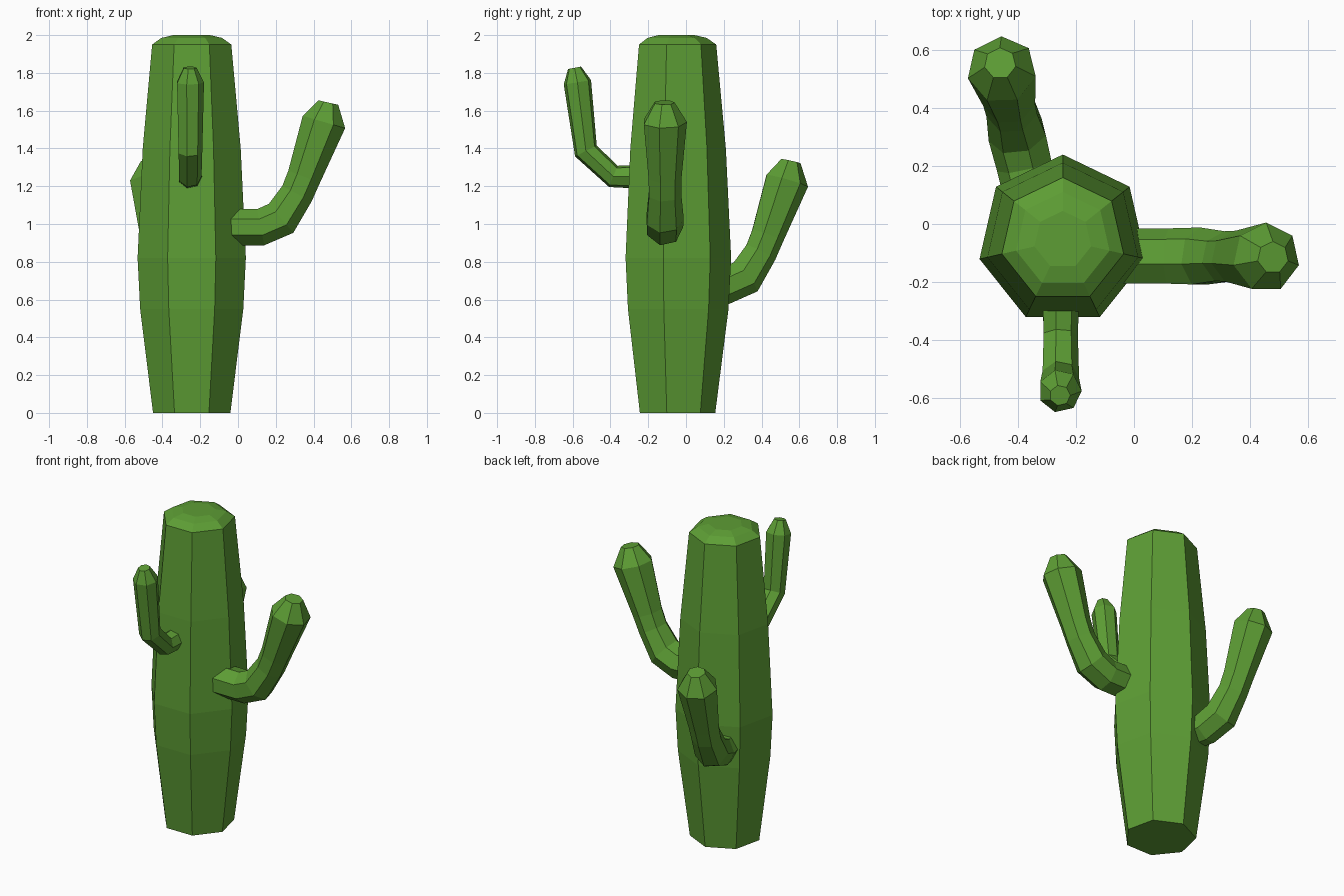
import bpy, bmesh
from math import sin, cos, pi, radians
from mathutils import Vector, Matrix

if "Cube" in bpy.data.objects:
    bpy.data.objects.remove(bpy.data.objects["Cube"])

SIDES = 7
green = bpy.data.materials.new("green")
green.diffuse_color = (0.11, 0.34, 0.035, 1)
green.use_nodes = True
green.node_tree.nodes["Principled BSDF"].inputs["Base Color"].default_value = green.diffuse_color


def tube(name, stations, matrix):
    """Seven-sided tube through (x, z, radius) stations in the local xz plane."""
    bm = bmesh.new()
    pts = [Vector((x, 0, z)) for x, z, r in stations]
    side = Vector((0, 1, 0))
    rings = []
    for i, (p, s) in enumerate(zip(pts, stations)):
        # average of the directions into and out of the station
        d = Vector()
        if i > 0:
            d += (p - pts[i - 1]).normalized()
        if i < len(pts) - 1:
            d += (pts[i + 1] - p).normalized()
        up = d.normalized().cross(side)
        rings.append([bm.verts.new(p + s[2] * (cos(a) * side + sin(a) * up))
                      for a in (2 * pi * k / SIDES for k in range(SIDES))])
    for a, b in zip(rings, rings[1:]):
        for k in range(SIDES):
            n = (k + 1) % SIDES
            bm.faces.new((a[k], a[n], b[n], b[k]))
    bm.faces.new(rings[0])
    bm.faces.new(rings[-1])
    bmesh.ops.recalc_face_normals(bm, faces=bm.faces)
    bm.transform(matrix)
    mesh = bpy.data.meshes.new(name)
    bm.to_mesh(mesh)
    bm.free()
    mesh.materials.append(green)
    ob = bpy.data.objects.new(name, mesh)
    bpy.context.collection.objects.link(ob)


def place(x, y, z, degrees):
    return Matrix.Translation((x, y, z)) @ Matrix.Rotation(radians(degrees), 4, 'Z')


# trunk: barrel shape with a low domed top
trunk = [(0, 0, 0.21), (0, 0.55, 0.28), (0, 0.82, 0.294), (0, 1.4, 0.266),
         (0, 1.95, 0.215), (0, 1.985, 0.165), (0, 2.0, 0.10)]
tube("trunk", trunk, place(-0.245, -0.055, 0, 0))

# two large arms share one bent shape
large = [(-0.08, 0.985, 0.1), (0.12, 0.983, 0.1), (0.228, 1.03, 0.103),
         (0.312, 1.16, 0.09), (0.35, 1.25, 0.092), (0.455, 1.54, 0.12),
         (0.478, 1.643, 0.055)]
tube("right_arm", large, place(0, -0.115, 0, 0))
tube("back_arm", large, place(-0.345, 0.089, -0.31, 104))

# small front arm with a sharper elbow
small = [(0.2, 1.25, 0.067), (0.385, 1.252, 0.062), (0.53, 1.387, 0.066),
         (0.575, 1.75, 0.075), (0.59, 1.827, 0.036)]
tube("front_arm", small, place(-0.255, 0, 0, -90))
